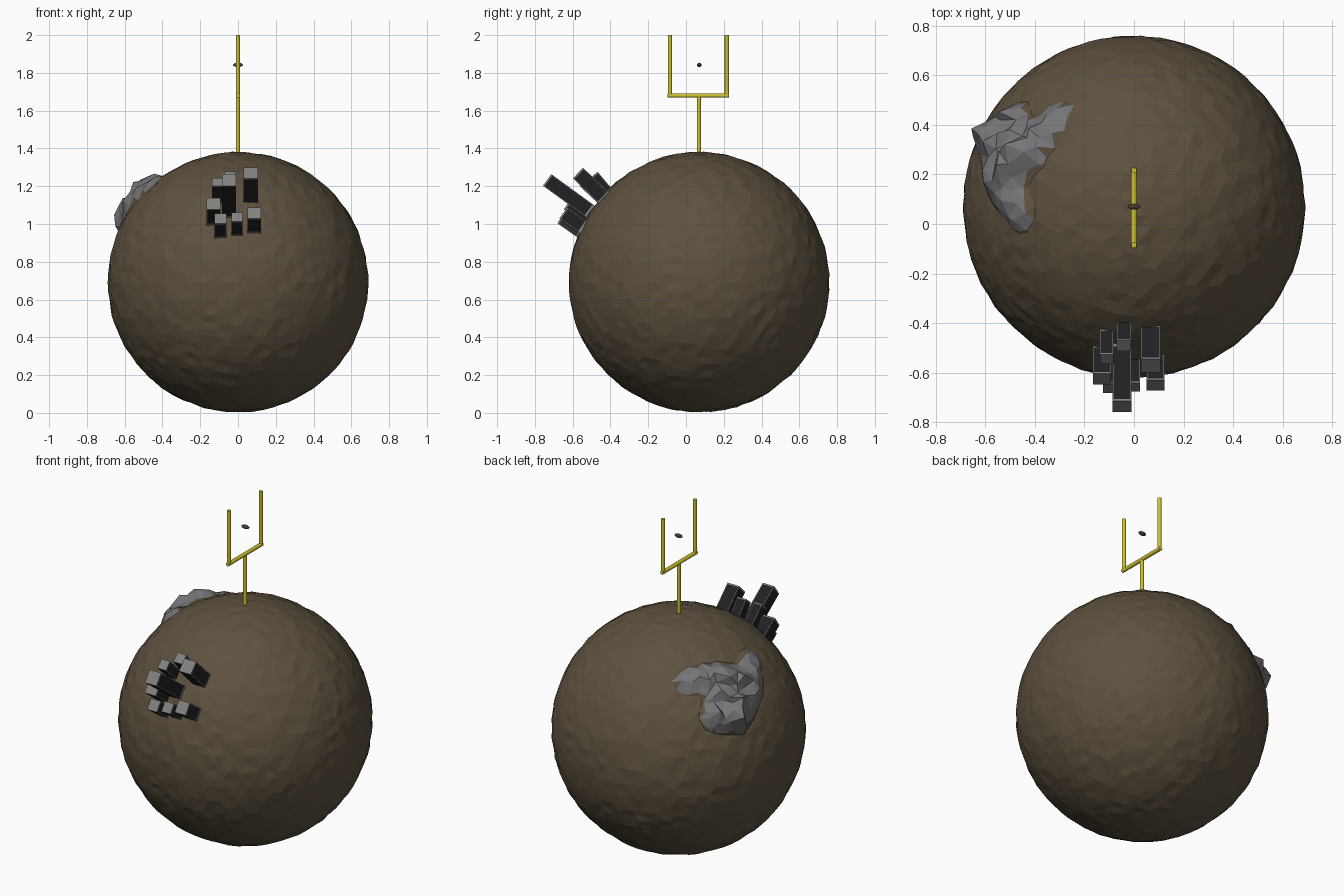
import bpy, bmesh, math, random
from mathutils import Vector, Matrix

if "Cube" in bpy.data.objects:
    bpy.data.objects.remove(bpy.data.objects["Cube"])

random.seed(4)
R = 0.69
C = Vector((0, 0.07, 0.692))


def material(name, rgb):
    m = bpy.data.materials.new(name)
    m.diffuse_color = (*rgb, 1)
    m.use_nodes = True
    m.node_tree.nodes["Principled BSDF"].inputs["Base Color"].default_value = m.diffuse_color
    return m


DIRT = material("dirt", (0.11, 0.083, 0.05))
ROCK = material("rock", (0.18, 0.18, 0.19))
WALL = material("concrete", (0.22, 0.22, 0.22))
GLASS = material("dark_window", (0.015, 0.015, 0.017))
YELLOW = material("yellow_paint", (0.62, 0.55, 0.03))
LEATHER = material("leather", (0.07, 0.045, 0.025))


def finish(bm, name, mats, smooth=False):
    me = bpy.data.meshes.new(name)
    bm.to_mesh(me)
    bm.free()
    ob = bpy.data.objects.new(name, me)
    bpy.context.collection.objects.link(ob)
    for m in mats:
        me.materials.append(m)
    if smooth:
        for o in bpy.context.selected_objects:
            o.select_set(False)
        ob.select_set(True)
        bpy.context.view_layer.objects.active = ob
        bpy.ops.object.shade_smooth_by_angle(angle=math.radians(40))
    return ob


# Lumpy faceted planet
bm = bmesh.new()
bmesh.ops.create_icosphere(bm, subdivisions=5, radius=R)
for v in bm.verts:
    v.co = C + v.co * (1 + random.uniform(-0.008, 0.003))
finish(bm, "planet", [DIRT])


# Mountain ridges: base x, y on the sphere (relative to its centre) and height
def on_sphere(x, y):
    return Vector((x, y, math.sqrt(R * R - x * x - y * y)))


peaks = {k: (on_sphere(x, y), h) for k, x, y, h in (
    ("a", -0.56, 0.26, 0.135), ("b", -0.44, 0.19, 0.10), ("c", -0.31, 0.36, 0.035),
    ("d", -0.46, -0.02, 0.04), ("e", -0.49, 0.35, 0.07), ("f", -0.54, 0.10, 0.075))}
ridges = ("ab", "bc", "ae", "af", "fd", "bf", "be")


def ridge_height(p):
    best = -0.03
    for r in ridges:
        (p0, h0), (p1, h1) = peaks[r[0]], peaks[r[1]]
        d = p1 - p0
        t = max(0, min(1, (p - p0).dot(d) / d.length_squared))
        dist = (p - (p0 + d * t)).length
        h = (h0 + (h1 - h0) * t) + 0.02
        best = max(best, h * (1 - dist / 0.105) - 0.012)
    return best


bm = bmesh.new()
bmesh.ops.create_icosphere(bm, subdivisions=5, radius=R)
heights = {}
for v in bm.verts:
    v.co += Vector([random.uniform(-0.014, 0.014) for _ in range(3)])
    v.co = v.co.normalized() * R
    h = ridge_height(v.co)
    if h > 0:
        h *= random.uniform(0.6, 1.1)
    heights[v] = h
bmesh.ops.delete(bm, geom=[f for f in bm.faces if max(heights[v] for v in f.verts) <= 0],
                 context='FACES')
for v in bm.verts:
    v.co = C + v.co * (1 + heights[v] / R)
for f in bm.faces:
    f.material_index = 1 if sum(heights[v] for v in f.verts) / 3 > 0.008 else 0
finish(bm, "mountains", [DIRT, ROCK])


# Tower with recessed windows: roof centre, width, height, lean about x
def tower(name, roof, w, height, angle, cols, rows):
    bm = bmesh.new()
    h = w / 2
    sunk = height + 0.04
    panes = []
    for s in range(4):
        rot = Matrix.Rotation(s * math.pi / 2, 4, 'Z')

        def quad(x0, x1, z0, z1):
            return bm.faces.new([bm.verts.new(rot @ Vector((x, -h, z)))
                                 for x, z in ((x0, z0), (x1, z0), (x1, z1), (x0, z1))])
        top, side = -0.008, h - 0.004
        quad(-h, h, top, 0)
        quad(-h, -side, -sunk, top)
        quad(side, h, -sunk, top)
        quad(-side, side, -sunk, -height)
        cw, ch = 2 * side / cols, (height + top) / rows
        for i in range(cols):
            for j in range(rows):
                x, z = -side + i * cw, -height + j * ch
                panes.append(quad(x, x + cw, z, z + ch))
    bm.faces.new([bm.verts.new((x * h, y * h, 0))
                  for x, y in ((-1, -1), (1, -1), (1, 1), (-1, 1))])
    bmesh.ops.inset_individual(bm, faces=panes, thickness=0.0035, depth=-0.002)
    for f in panes:
        f.material_index = 1
    bmesh.ops.remove_doubles(bm, verts=bm.verts, dist=0.0002)
    tilt = math.radians(90 - angle)
    bmesh.ops.transform(bm, verts=bm.verts,
                        matrix=Matrix.Translation(roof) @ Matrix.Rotation(tilt, 4, 'X'))
    finish(bm, name, [WALL, GLASS])


for i, t in enumerate((
        ((-0.048, -0.735, 1.233), 0.076, 0.27, 36, 4, 12),
        ((0.067, -0.572, 1.270), 0.078, 0.18, 44, 4, 8),
        ((-0.042, -0.490, 1.258), 0.058, 0.11, 50, 3, 6),
        ((-0.110, -0.545, 1.222), 0.056, 0.13, 43, 3, 7),
        ((-0.129, -0.625, 1.108), 0.074, 0.13, 36, 4, 6),
        ((-0.093, -0.662, 1.029), 0.064, 0.12, 35, 4, 6),
        ((-0.005, -0.658, 1.037), 0.060, 0.12, 35, 3, 6),
        ((0.086, -0.650, 1.058), 0.072, 0.12, 35, 4, 6))):
    tower(f"tower_{i + 1}", *t)


# Goal posts: stem, crossbar and two uprights
def pipe(name, a, b, r):
    a, b = Vector(a), Vector(b)
    bm = bmesh.new()
    bmesh.ops.create_cone(bm, cap_ends=True, segments=16, radius1=r, radius2=r,
                          depth=(b - a).length,
                          matrix=Matrix.Translation((a + b) / 2)
                          @ (b - a).to_track_quat('Z', 'Y').to_matrix().to_4x4())
    finish(bm, name, [YELLOW], True)


pipe("goal_stem", (0, 0.068, 1.34), (0, 0.068, 1.68), 0.011)
pipe("goal_crossbar", (0, -0.097, 1.68), (0, 0.227, 1.68), 0.0115)
for side, y in (("near", -0.085), ("far", 0.216)):
    pipe(f"goal_upright_{side}", (0, y, 1.68), (0, y, 2.0), 0.011)

# Pointed oval ball between the uprights
bm = bmesh.new()
n = 12
profile = [bm.verts.new((0.026 * math.cos(math.pi * i / n), 0,
                         0.012 * math.sin(math.pi * i / n) ** 1.3)) for i in range(n + 1)]
edges = [bm.edges.new(p) for p in zip(profile, profile[1:])]
bmesh.ops.spin(bm, geom=profile + edges, axis=(1, 0, 0), cent=(0, 0, 0),
               angle=math.tau, steps=16)
bmesh.ops.remove_doubles(bm, verts=bm.verts, dist=0.0001)
bmesh.ops.recalc_face_normals(bm, faces=bm.faces)
bmesh.ops.translate(bm, verts=bm.verts, vec=(0, 0.07, 1.842))
finish(bm, "ball", [LEATHER], True)
